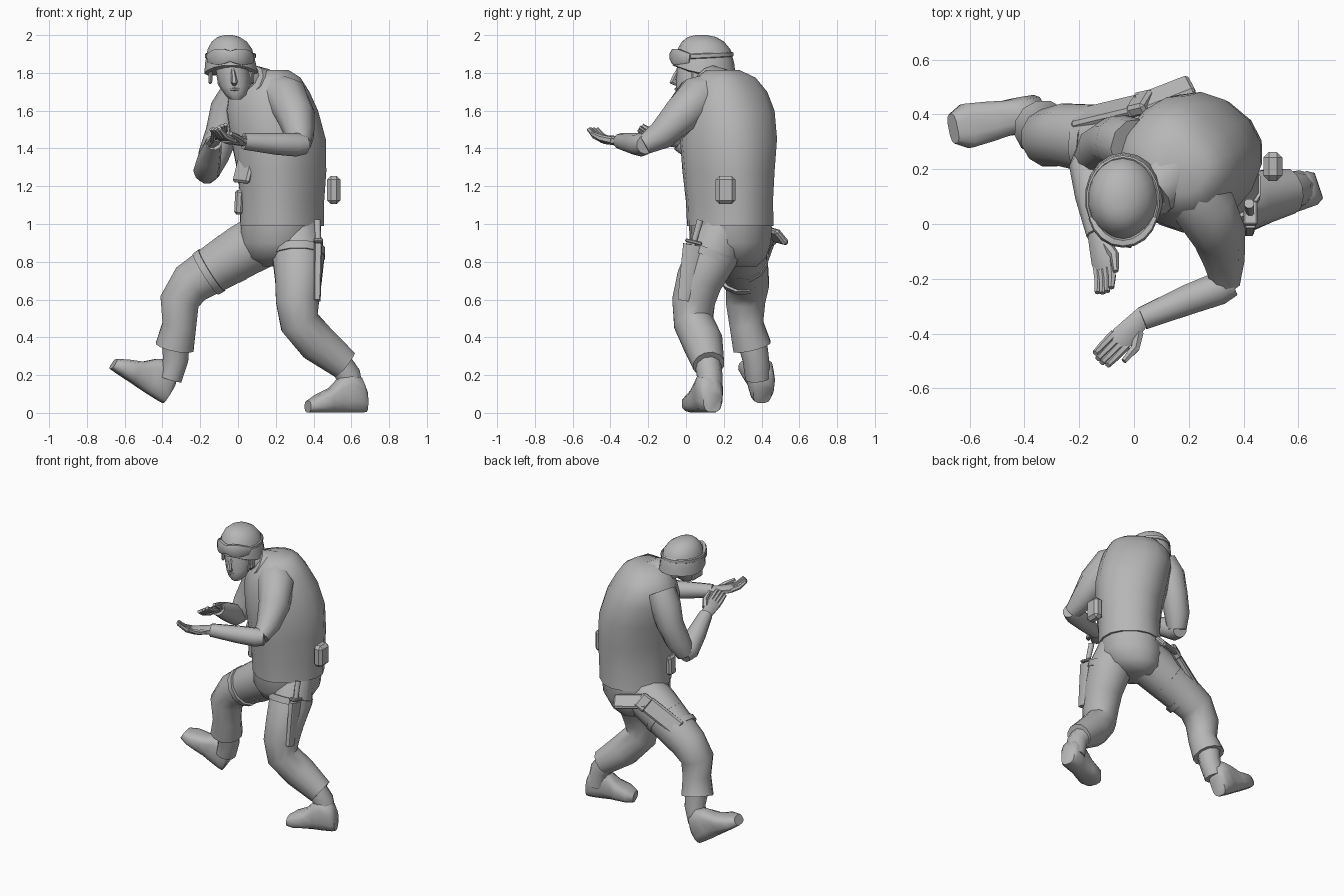
import bpy, bmesh, math
from mathutils import Vector, Matrix

cube = bpy.data.objects.get("Cube")
if cube:
    bpy.data.objects.remove(cube, do_unlink=True)

grey = bpy.data.materials.new("plain grey")
grey.use_nodes = True
grey.diffuse_color = (0.47, 0.47, 0.47, 1)
bsdf = grey.node_tree.nodes["Principled BSDF"]
bsdf.inputs["Base Color"].default_value = grey.diffuse_color
bsdf.inputs["Roughness"].default_value = 0.8
X, Y, Z = Vector((1, 0, 0)), Vector((0, 1, 0)), Vector((0, 0, 1))


def finish(name, bm, angle=45):
    bmesh.ops.recalc_face_normals(bm, faces=bm.faces[:])
    mesh = bpy.data.meshes.new(name)
    bm.to_mesh(mesh)
    bm.free()
    ob = bpy.data.objects.new(name, mesh)
    bpy.context.collection.objects.link(ob)
    mesh.materials.append(grey)
    bpy.ops.object.select_all(action='DESELECT')
    ob.select_set(True)
    bpy.context.view_layer.objects.active = ob
    bpy.ops.object.shade_smooth_by_angle(angle=math.radians(angle))


def skin(name, rings):
    """Bridge equal rings of points and cap both ends."""
    bm = bmesh.new()
    rows = [[bm.verts.new(p) for p in ring] for ring in rings]
    n = len(rows[0])
    for a, b in zip(rows, rows[1:]):
        for i in range(n):
            bm.faces.new((a[i], a[(i + 1) % n], b[(i + 1) % n], b[i]))
    bm.faces.new(rows[0])
    bm.faces.new(rows[-1])
    finish(name, bm)


def oval(n, power=1.0):
    """Unit oval; power below one makes it boxier."""
    for i in range(n):
        a = math.tau * (i + 0.5) / n
        yield tuple(math.copysign(abs(f(a)) ** power, f(a)) for f in (math.cos, math.sin))


def tube(name, path, radii, ref=Z, n=10, power=1.0):
    """Sweep an oval along a path; radii are numbers or (side, other) pairs."""
    pts = [Vector(p) for p in path]
    rings = []
    for i, p in enumerate(pts):
        t = (pts[min(i + 1, len(pts) - 1)] - pts[max(i - 1, 0)]).normalized()
        side = ref.cross(t).normalized()
        other = t.cross(side)
        r = radii[i] if isinstance(radii[i], tuple) else (radii[i], radii[i])
        rings.append([p + side * c * r[0] + other * s * r[1] for c, s in oval(n, power)])
    skin(name, rings)


def stack(name, levels, turn=0.0, n=16, power=1.0, warp=None):
    """Horizontal ovals (x, y, z, rx, ry), each turned about z."""
    rings = []
    for x, y, z, rx, ry in levels:
        ring = []
        for c, s in oval(n, power):
            v = Matrix.Rotation(turn, 3, 'Z') @ Vector((c * rx, s * ry, 0))
            ring.append(v + Vector((x, y, z + (warp(c, s, z) if warp else 0))))
        rings.append(ring)
    skin(name, rings)


def box(name, centre, size, along=Z, ref=Y, bevel=0.012):
    """Bevelled box whose z axis follows a direction."""
    w = Vector(along).normalized()
    u = Vector(ref).cross(w).normalized()
    m = Matrix((u, w.cross(u), w)).transposed().to_4x4()
    bm = bmesh.new()
    bmesh.ops.create_cube(bm, size=1, matrix=Matrix.Translation(centre) @ m @ Matrix.Diagonal((*size, 1)))
    bmesh.ops.bevel(bm, geom=bm.edges[:], offset=bevel, segments=1, affect='EDGES')
    finish(name, bm, 30)


# Torso and hips, turned so the chest faces the front right corner
TURN = math.radians(-40)
stack("jacket", [(.232, .235, .99, .205, .23), (.235, .23, 1.12, .2, .235),
                 (.232, .225, 1.28, .215, .247), (.213, .225, 1.45, .235, .255),
                 (.18, .225, 1.6, .235, .235), (.163, .22, 1.7, .215, .195),
                 (.167, .21, 1.775, .165, .145), (.18, .195, 1.815, .085, .085)],
      TURN, power=.87)
stack("hips", [(.2, .28, .775, .08, .1), (.21, .25, .82, .165, .17),
               (.222, .235, .9, .2, .215), (.23, .235, 1.03, .2, .223)], TURN, power=.9)

# Collar and neck
tube("neck", [(.12, .19, 1.72), (.04, .12, 1.77), (-.02, .07, 1.82)], [.1, .075, .07])
tube("collar", [(.12, .17, 1.71), (.06, .11, 1.755)], [.125, .095])

# Legs
tube("left_trouser_leg", [(.31, .2, .98), (.32, .14, .84), (.32, .07, .7), (.315, .04, .59),
                          (.325, .04, .48), (.42, .09, .37), (.565, .12, .255)],
     [.12, .143, .127, .118, .108, .108, .085], Y, 12)
tube("left_ankle", [(.51, .11, .3), (.585, .125, .2), (.605, .13, .09)], [.072, .068, .066], Y)
tube("right_trouser_leg", [(.14, .27, .92), (.03, .285, .86), (-.1, .305, .78), (-.25, .325, .685),
                           (-.31, .315, .59), (-.31, .32, .47), (-.335, .35, .35)],
     [.15, .145, .133, .118, .108, .093, .105], Y, 12)
tube("right_ankle", [(-.33, .35, .38), (-.33, .37, .28), (-.36, .38, .18)], [.078, .07, .066], Y)


def boot(name, heel, toe):
    heel, toe = Vector(heel), Vector(toe)
    f = (toe - heel).normalized()
    side = Z.cross(f).normalized()
    up = f.cross(side)
    length = (toe - heel).length
    shape = [(0, .05, .12), (.08, .066, .18), (.3, .068, .21), (.45, .065, .18),
             (.62, .075, .125), (.85, .083, .09), (1, .055, .06)]
    skin(name, [[heel + f * t * length + side * c * w + up * h * (s + .92) / 1.92
                 for c, s in oval(12, .7)] for t, w, h in shape])


boot("left_boot", (.675, .14, .008), (.37, .04, .005))
boot("right_boot", (-.395, .4, .055), (-.675, .345, .235))

# Arms
tube("left_upper_arm", [(.19, .14, 1.69), (.26, .055, 1.665), (.307, -.03, 1.57),
                        (.328, -.13, 1.47), (.335, -.22, 1.42)],
     [.11, .118, .103, .078, .053])
tube("left_forearm", [(.36, -.215, 1.42), (.31, -.235, 1.42), (.2, -.275, 1.425), (.03, -.345, 1.438)],
     [.05, .063, .058, .044])
tube("right_upper_arm", [(.0, .285, 1.68), (-.05, .3, 1.6), (-.085, .3, 1.48),
                         (-.13, .275, 1.36), (-.16, .24, 1.27)],
     [.1, .1, .088, .082, .062], X)
tube("right_forearm", [(-.163, .265, 1.26), (-.167, .215, 1.28), (-.152, .1, 1.35), (-.13, -.04, 1.43)],
     [.052, .07, .063, .044], X)


def hand(name, wrist, direction, across, palm_up, curl):
    w, d, a, u = (Vector(v) for v in (wrist, direction, across, palm_up))
    d.normalize()
    a = (a - d * a.dot(d)).normalized()
    u = (u - d * u.dot(d) - a * u.dot(a)).normalized()
    tube(name + "_palm", [w - d * .03, w + d * .03, w + d * .09, w + d * .12],
         [(.036, .03), (.042, .026), (.047, .024), (.043, .018)], u, 8, .8)
    for i in range(4):
        k = i - 1.5
        base = w + d * .1 + a * k * .021
        reach = .115 - .008 * abs(k)
        tube(f"{name}_finger_{i + 1}", [base, base + d * reach * .55 + u * curl * .3,
                                        base + d * reach + u * curl],
             [.016, .015, .011], a, 6)
    base = w + d * .035 + a * .03
    tube(name + "_thumb", [base, base + d * .05 + a * .03 + u * .01,
                           base + d * .115 + a * .034 + u * .03],
         [.02, .018, .011], u, 6)


hand("left_hand", (.02, -.35, 1.44), (-.68, -.7, .06), (.7, -.68, 0), (0, 0, 1), .05)
hand("right_hand", (-.13, -.05, 1.435), (.17, -.85, .2), (.6, .1, .4), (.3, .3, .9), .03)

# Head
stack("face", [(-.01, .0, 1.66, .03, .035), (-.012, .01, 1.685, .058, .06),
               (-.018, .035, 1.73, .08, .088), (-.025, .05, 1.78, .088, .102),
               (-.03, .06, 1.82, .09, .11), (-.035, .07, 1.88, .09, .11)], n=14)
tube("nose", [(-.028, -.04, 1.82), (-.023, -.06, 1.78), (-.02, -.072, 1.752), (-.02, -.045, 1.738)],
     [.01, .014, .018, .012], X, 6)
tube("lips", [(-.046, -.038, 1.712), (-.017, -.052, 1.714), (.012, -.038, 1.712)], [.006, .009, .006], Z, 6)
for side, x in (("left", .066), ("right", -.108)):
    tube(side + "_chin_strap", [(x, .05, 1.83), (x * .88, .03, 1.74), (-.012 + x * .3, -.004, 1.67)],
         [(.008, .012)] * 3, X, 6)


# Helmet, with the rim dipping over the ears and at the back
def rim(c, s, z):
    low = max(0, min(1, (1.92 - z) / .1))
    return low * (-.05 * abs(c) ** 3 - .05 * max(s, 0))


stack("helmet", [(-.037, .09, 1.835, .125, .15), (-.037, .095, 1.84, .143, .166),
                 (-.04, .095, 1.875, .136, .16), (-.043, .095, 1.925, .12, .14),
                 (-.046, .09, 1.965, .095, .112), (-.05, .085, 1.99, .06, .075),
                 (-.05, .08, 2.0, .022, .03)], n=18, warp=rim)
for side, x in (("left", .075), ("right", -.145)):
    box(side + "_ear_flap", (x, .085, 1.79), (.11, .02, .1), (-.25 * x, 0, 1), X, .008)


def around(start, end, rx, ry, z, rise, count):
    pts = []
    for i in range(count):
        a = math.radians(start + (end - start) * i / (count - 1))
        pts.append((-.04 + rx * math.cos(a), .09 + ry * math.sin(a), z - rise * math.sin(a)))
    return pts


# Goggles and their strap
tube("goggles", around(205, 335, .127, .16, 1.868, .02, 9),
     [(.012, .025), (.016, .036), (.018, .045), (.018, .042), (.017, .03),
      (.018, .042), (.018, .045), (.016, .036), (.012, .025)], Z, 8, .6)
tube("goggle_strap", around(-25, 205, .128, .153, 1.89, -.008, 15), [(.008, .014)] * 15, Z, 6, .6)

# Belt gear and jacket front
box("hip_pouch", (.507, .21, 1.18), (.105, .07, .15), Z, X, .02)
box("front_pouch", (.005, .165, 1.115), (.07, .045, .13), (.05, 0, 1), X)
box("jacket_front_flap", (.03, .09, 1.28), (.12, .03, .13), (.25, .15, 1), (.7, .7, 0))

# Knife on the left thigh
tube("knife_sheath", [(.42, -.015, .595), (.422, .01, .74), (.425, .035, .89)],
     [(.03, .018), (.042, .02), (.052, .022)], X, 8, .4)
tube("knife_handle", [(.425, .035, .88), (.42, .075, 1.02)], [.015, .019], X, 8)
box("knife_guard", (.425, .04, .905), (.09, .05, .018), (0, .25, 1), X, .005)

# Straps around the thighs
tube("left_thigh_strap", [(.32, .125, .825), (.32, .14, .865)], [.145, .146], Y, 12)
for i, x in enumerate((-.045, -.155)):
    p, step = Vector((x, .3, .813 + (x + .045) * .62)), Vector((.016, -.002, .01))
    tube(f"right_thigh_strap_{i + 1}", [p - step, p + step], [.141 + x * .06, .144 + x * .06], Y, 12)

# Holster lying on the outside of the right thigh, with the grip pointing back
OUT = (-.25, .8, .5)
box("holster", (-.1, .405, .865), (.11, .045, .27), (.75, .18, .5), OUT)
box("holster_top", (.025, .44, .945), (.11, .05, .08), (.75, .18, .5), OUT)
box("pistol_grip", (.11, .47, .94), (.1, .035, .22), (.9, .35, -.1), (.1, .78, .6))
